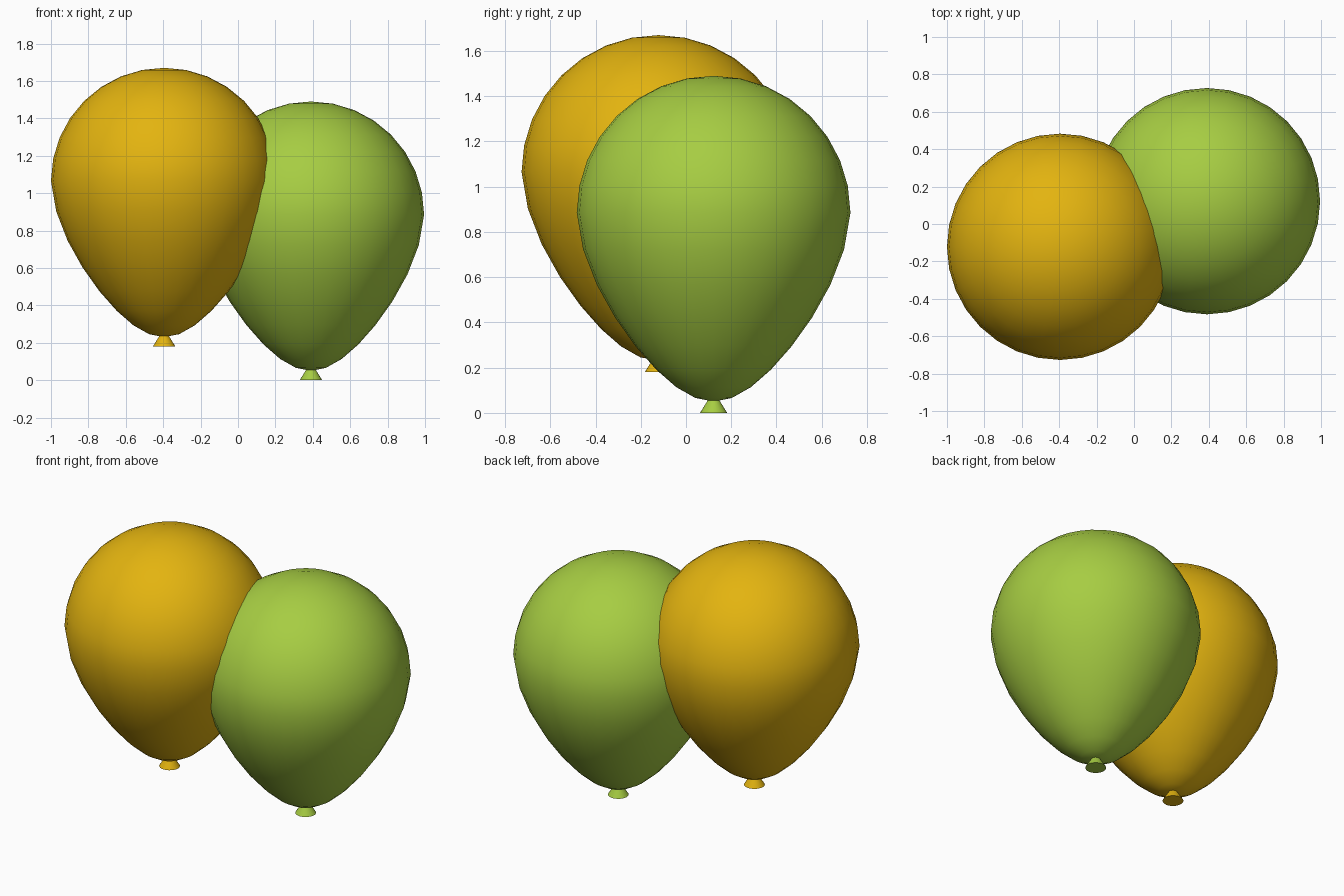
import bpy, bmesh, math

if "Cube" in bpy.data.objects:
    bpy.data.objects.remove(bpy.data.objects["Cube"])

R = 0.605          # widest radius
EQ = 0.885         # height of widest ring
SEG, RINGS = 32, 16


def material(name, rgb):
    m = bpy.data.materials.new(name)
    m.diffuse_color = (*rgb, 1.0)
    m.use_nodes = True
    m.node_tree.nodes["Principled BSDF"].inputs["Base Color"].default_value = m.diffuse_color
    return m


def finish(name, bm, mat, loc, angle):
    bmesh.ops.recalc_face_normals(bm, faces=bm.faces)
    me = bpy.data.meshes.new(name)
    bm.to_mesh(me)
    bm.free()
    me.materials.append(mat)
    ob = bpy.data.objects.new(name, me)
    ob.location = loc
    bpy.context.collection.objects.link(ob)
    bpy.ops.object.select_all(action='DESELECT')
    ob.select_set(True)
    bpy.context.view_layer.objects.active = ob
    bpy.ops.object.shade_smooth_by_angle(angle=math.radians(angle))
    return ob


def balloon(name, mat, loc):
    # body: sphere with its lower half stretched and tapered
    bm = bmesh.new()
    bmesh.ops.create_uvsphere(bm, u_segments=SEG, v_segments=RINGS, radius=1)
    for v in bm.verts:
        x, y, z = v.co
        k = R
        h = R
        if z < 0:
            k = R * (1 - 0.325 * min(1, -z) ** 1.5)
            h = 0.835
        v.co = (x * k, y * k, EQ + z * h)
    finish(name + "_body", bm, mat, loc, 60)

    # knot: small flared cone under the body
    bm = bmesh.new()
    bmesh.ops.create_cone(bm, cap_ends=True, segments=24,
                          radius1=0.06, radius2=0.02, depth=0.065)
    bmesh.ops.translate(bm, verts=bm.verts, vec=(0, 0, 0.0325))
    finish(name + "_knot", bm, mat, loc, 40)


balloon("yellow_balloon", material("golden yellow", (0.77, 0.455, 0.005)),
        (-0.395, -0.122, 0.18))
balloon("green_balloon", material("lime green", (0.385, 0.61, 0.055)),
        (0.39, 0.122, 0.0))
